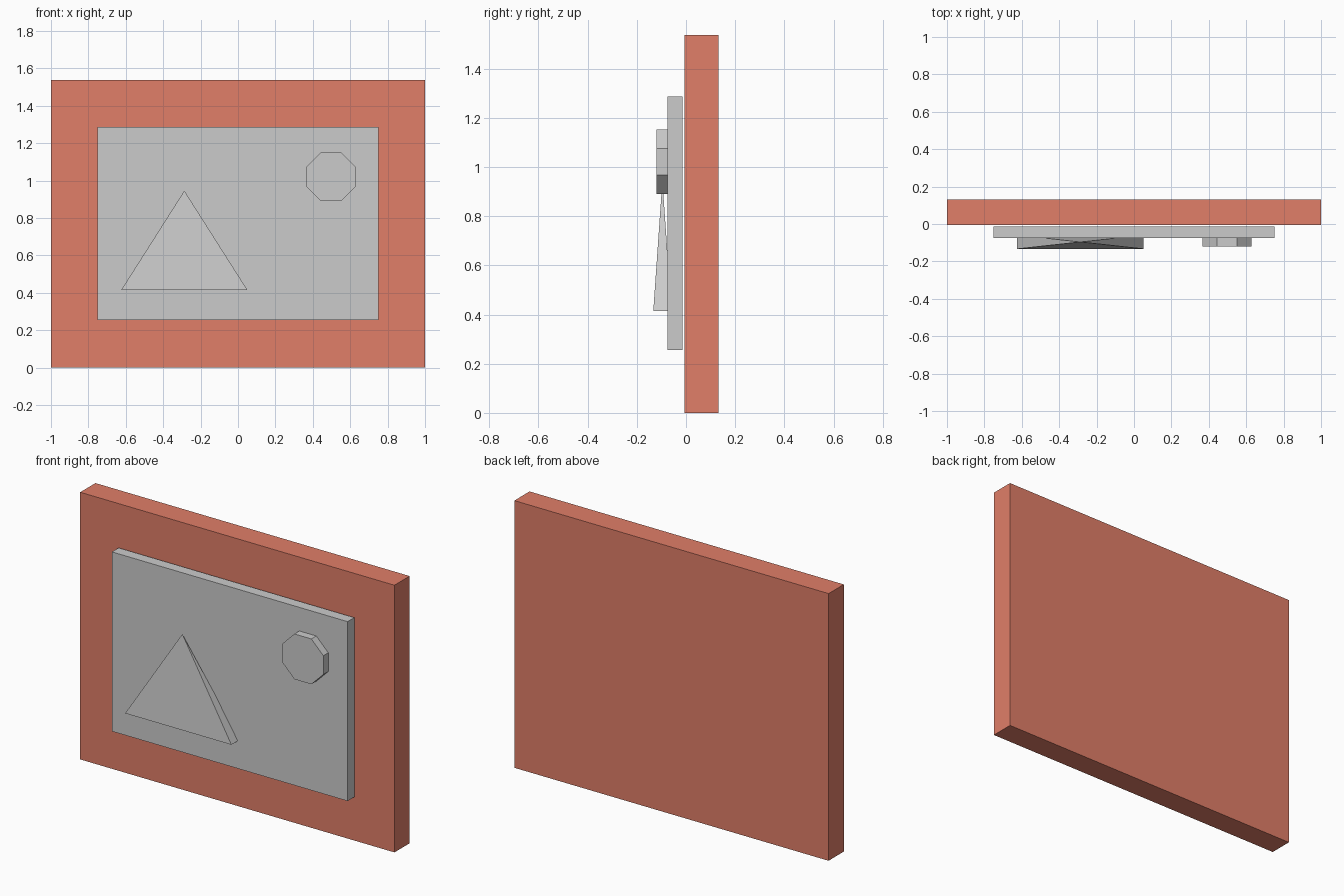
import bpy
from math import pi, sqrt

if "Cube" in bpy.data.objects:
    bpy.data.objects.remove(bpy.data.objects["Cube"])


def box(name, x, y, z):
    """Box from (min, max) ranges on each axis."""
    centre = [(a + b) / 2 for a, b in (x, y, z)]
    bpy.ops.mesh.primitive_cube_add(size=1, location=centre)
    ob = bpy.context.object
    ob.name = name
    ob.scale = [b - a for a, b in (x, y, z)]
    bpy.ops.object.transform_apply(location=False, rotation=False, scale=True)
    return ob


# Red backing slab
frame = box("frame", (-1, 1), (-0.006, 0.132), (0, 1.537))
red = bpy.data.materials.new("brick_red")
red.diffuse_color = (0.75, 0.21, 0.14, 1)
red.use_nodes = True
red.node_tree.nodes["Principled BSDF"].inputs["Base Color"].default_value = red.diffuse_color
frame.data.materials.append(red)

# Picture panel, hung just in front of the slab
box("picture_panel", (-0.75, 0.75), (-0.075, -0.014), (0.255, 1.287))

# Mountain: flattened four-sided pyramid partly sunk into the panel
bpy.ops.mesh.primitive_cone_add(vertices=4, radius1=sqrt(0.5), radius2=0, depth=1,
                                location=(-0.287, -0.096, 0.68), rotation=(0, 0, pi / 4))
mountain = bpy.context.object
mountain.name = "mountain"
bpy.ops.object.transform_apply(location=False, rotation=True, scale=False)
mountain.scale = (0.676, 0.074, 0.532)
bpy.ops.object.transform_apply(location=False, rotation=False, scale=True)

# Sun: octagonal disc with flat top, facing the front
bpy.ops.mesh.primitive_cylinder_add(vertices=8, radius=0.141, depth=0.046,
                                    location=(0.497, -0.097, 1.021))
sun = bpy.context.object
sun.name = "sun"
sun.rotation_euler = (pi / 2, pi / 8, 0)
bpy.ops.object.transform_apply(location=False, rotation=True, scale=False)
